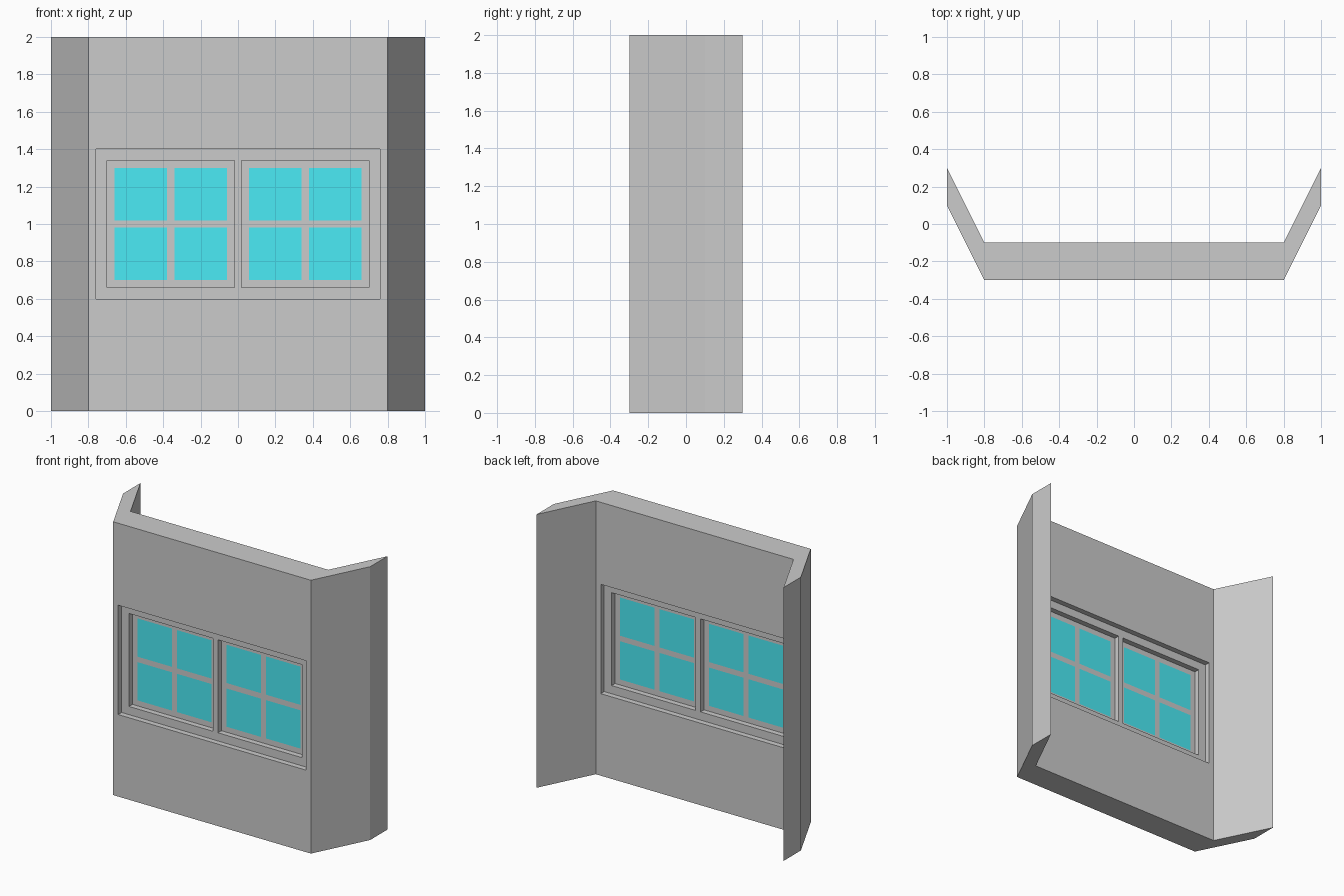
import bpy, bmesh

if "Cube" in bpy.data.objects:
    bpy.data.objects.remove(bpy.data.objects["Cube"])

MID_Y = -0.2  # centre plane of the wall thickness


def finish(name, bm, mat=None):
    bmesh.ops.remove_doubles(bm, verts=bm.verts, dist=1e-5)
    bmesh.ops.recalc_face_normals(bm, faces=bm.faces)
    mesh = bpy.data.meshes.new(name)
    bm.to_mesh(mesh)
    bm.free()
    obj = bpy.data.objects.new(name, mesh)
    bpy.context.collection.objects.link(obj)
    if mat:
        mesh.materials.append(mat)
    return obj


def lattice(name, xs, zs, thick, holes=(), mat=None):
    """Upright slab split into grid cells; cells listed in holes stay open."""
    bm = bmesh.new()
    solid = {(i, j) for i in range(len(xs) - 1) for j in range(len(zs) - 1)} - set(holes)
    y0, y1 = MID_Y - thick / 2, MID_Y + thick / 2

    def quad(*pts):
        bm.faces.new([bm.verts.new(p) for p in pts])

    for i, j in solid:
        ring = [(xs[i], zs[j]), (xs[i + 1], zs[j]), (xs[i + 1], zs[j + 1]), (xs[i], zs[j + 1])]
        for y in (y0, y1):
            quad(*[(x, y, z) for x, z in ring])
        # side walls only where the neighbouring cell is open
        for k, (di, dj) in enumerate([(0, -1), (1, 0), (0, 1), (-1, 0)]):
            if (i + di, j + dj) not in solid:
                (xa, za), (xb, zb) = ring[k], ring[(k + 1) % 4]
                quad((xa, y0, za), (xb, y0, zb), (xb, y1, zb), (xa, y1, za))
    return finish(name, bm, mat)


# wall with angled side wings
half = [(0.8, -0.3), (1, 0.1), (1, 0.3), (0.8, -0.1)]
profile = half + [(-x, y) for x, y in reversed(half)]
bm = bmesh.new()
base = bm.faces.new([bm.verts.new((x, y, 0)) for x, y in profile])
top = bmesh.ops.extrude_face_region(bm, geom=[base])["geom"]
bmesh.ops.translate(bm, vec=(0, 0, 2), verts=[v for v in top if isinstance(v, bmesh.types.BMVert)])
wall = finish("wall", bm)

# window opening
cutter = lattice("opening_cutter", [-0.76, 0.76], [0.6, 1.4], 0.6)
cut = wall.modifiers.new("opening", "BOOLEAN")
cut.operation = "DIFFERENCE"
cut.solver = "EXACT"
cut.object = cutter
bpy.context.view_layer.objects.active = wall
bpy.ops.object.modifier_apply(modifier=cut.name)
bpy.data.objects.remove(cutter)

# outer window frame with centre post
lattice("window_frame", [-0.76, -0.70, -0.02, 0.02, 0.70, 0.76],
        [0.6, 0.66, 1.34, 1.4], 0.12, holes=[(1, 1), (3, 1)])

# two sashes, each with four flush panes
glass = bpy.data.materials.new("glass")
glass.diffuse_color = (0.07, 0.83, 0.92, 1)
glass.use_nodes = True
glass.node_tree.nodes["Principled BSDF"].inputs["Base Color"].default_value = glass.diffuse_color
zs = [0.66, 0.70, 0.98, 1.02, 1.30, 1.34]
cells = [(i, j) for i in (1, 3) for j in (1, 3)]
for side, sign in (("left", -1), ("right", 1)):
    xs = sorted(sign * x for x in (0.02, 0.06, 0.34, 0.38, 0.66, 0.70))
    lattice(f"{side}_sash", xs, zs, 0.04, holes=cells)
    for n, (i, j) in enumerate(cells, 1):
        lattice(f"{side}_pane_{n}", xs[i:i + 2], zs[j:j + 2], 0.04, mat=glass)
